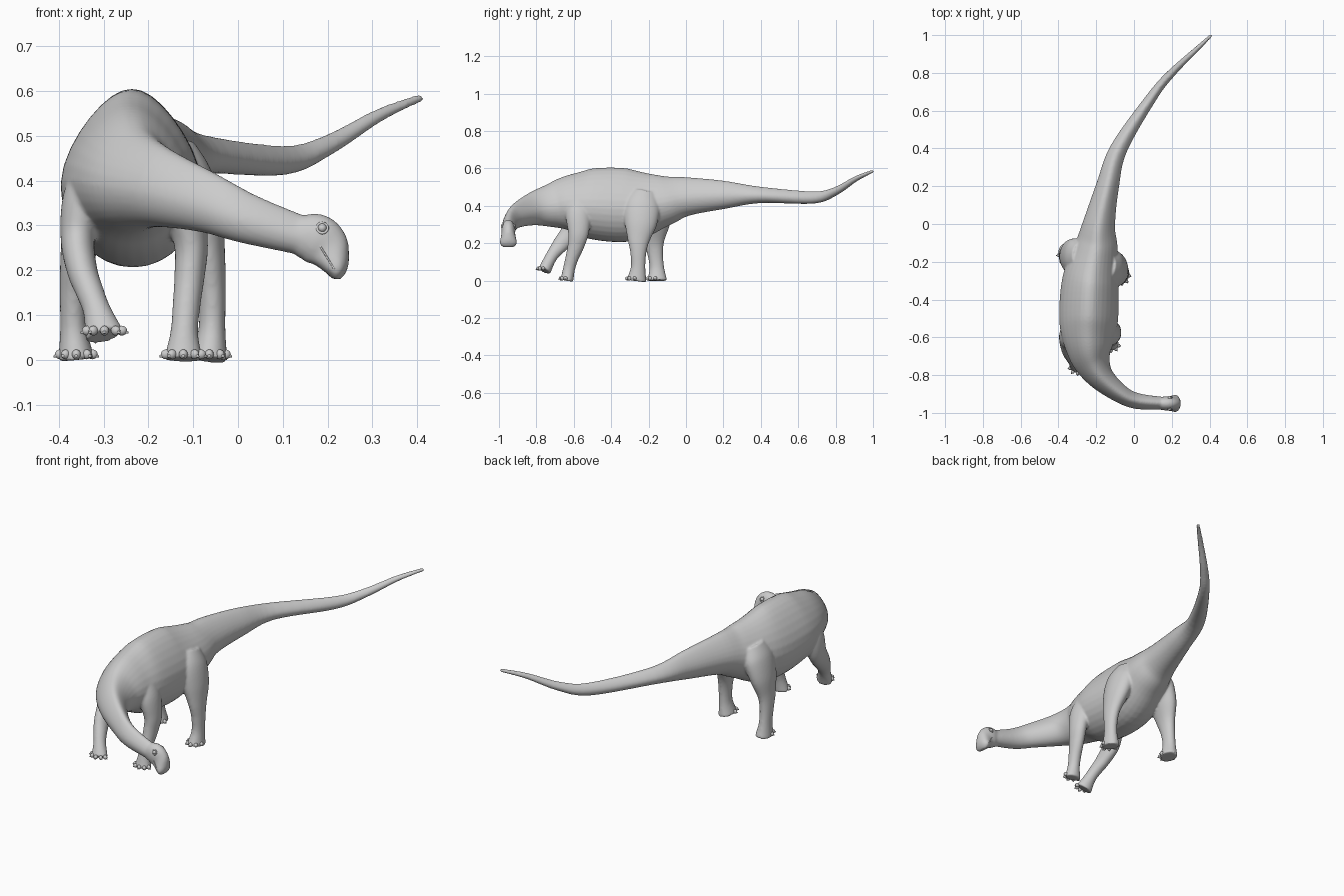
import bpy, bmesh, math
from mathutils import Vector, Matrix

if "Cube" in bpy.data.objects:
    bpy.data.objects.remove(bpy.data.objects["Cube"])


def catmull(a, b, c, d, t):
    return [0.5 * (2 * q + (r - p) * t + (2 * p - 5 * q + 4 * r - s) * t * t
                   + (3 * q - p - 3 * r + s) * t ** 3) for p, q, r, s in zip(a, b, c, d)]


def make_object(name, bm):
    bmesh.ops.recalc_face_normals(bm, faces=bm.faces)
    me = bpy.data.meshes.new(name)
    bm.to_mesh(me)
    bm.free()
    me.polygons.foreach_set("use_smooth", [True] * len(me.polygons))
    ob = bpy.data.objects.new(name, me)
    bpy.context.collection.objects.link(ob)
    return ob


def loft(name, sections, ref, ridge=0.0, sides=32, steps=6):
    """Sections are x, y, z, half width, size towards ref, size away from ref."""
    s = [sections[0]] + sections + [sections[-1]]
    pts = [catmull(*s[i:i + 4], k / steps) for i in range(len(s) - 3) for k in range(steps)]
    pts.append(list(sections[-1]))
    bm = bmesh.new()
    rings = []
    for i, p in enumerate(pts):
        before, after = pts[max(i - 1, 0)], pts[min(i + 1, len(pts) - 1)]
        tangent = (Vector(after[:3]) - Vector(before[:3])).normalized()
        side = tangent.cross(Vector(ref)).normalized()
        up = side.cross(tangent)
        ring = []
        for j in range(sides):
            a = 2 * math.pi * j / sides
            c, n = math.cos(a), math.sin(a)
            w = p[3] * c * (1 - ridge * max(n, 0) ** 1.5)
            ring.append(bm.verts.new(Vector(p[:3]) + side * w + up * n * (p[4] if n > 0 else p[5])))
        rings.append(ring)
    for r, q in zip(rings, rings[1:]):
        for j in range(sides):
            k = (j + 1) % sides
            bm.faces.new((r[j], r[k], q[k], q[j]))
    bm.faces.new(rings[0])
    bm.faces.new(rings[-1])
    return make_object(name, bm)


# Tail, trunk and neck in one sweep: x, y, top, bottom, half width
spine = [(.41, 1, .595, .577, .009), (.315, .91, .561, .531, .015),
         (.2, .8, .502, .456, .022), (.1, .68, .478, .412, .028),
         (-.08, .4, .502, .415, .046), (-.14, .2, .535, .383, .061),
         (-.185, 0, .555, .345, .086), (-.2, -.12, .567, .29, .115),
         (-.23, -.3, .6, .21, .15), (-.24, -.5, .602, .222, .156),
         (-.24, -.62, .567, .265, .135), (-.225, -.72, .52, .285, .103),
         (-.172, -.815, .475, .295, .07), (-.07, -.9, .42, .283, .049),
         (.02, -.938, .371, .259, .042), (.17, -.95, .31, .228, .033)]
trunk = loft("body", [(x, y, b + .45 * (t - b), w, .55 * (t - b), .45 * (t - b))
                      for x, y, t, b, w in spine], (0, 0, 1), ridge=.3)

# Head curving down to a broad snout: x, z, half width, half depth
skull = [(.135, .275, .032, .045), (.172, .27, .038, .057), (.197, .25, .036, .053),
         (.212, .224, .042, .039), (.219, .2, .046, .026), (.219, .18, .032, .01)]
head = loft("head", [(x, -.95, z, w, d, d) for x, z, w, d in skull], (.6, 0, .8))

# Legs: shared thickness (half width, half depth) along each path down to the sole
hind_size = [(.045, .07), (.06, .098), (.052, .088), (.037, .06),
             (.031, .043), (.03, .039), (.041, .054)]
front_size = [(.035, .05), (.046, .068), (.038, .056), (.034, .045),
              (.031, .035), (.031, .032), (.044, .035)]
hind = [(-.14, -.22, .47), (-.115, -.235, .4), (-.085, -.242, .31), (-.065, -.253, .22),
        (-.058, -.255, .15), (-.058, -.256, .07), (-.064, -.264, 0)]
planted = [(-.15, -.57, .45), (-.125, -.575, .36), (-.105, -.575, .26), (-.108, -.588, .19),
           (-.115, -.61, .12), (-.12, -.626, .06), (-.122, -.637, 0)]
raised = [(-.32, -.58, .45), (-.345, -.59, .36), (-.358, -.61, .27), (-.348, -.665, .2),
          (-.33, -.705, .15), (-.315, -.73, .11), (-.298, -.757, .053)]
# The far hind leg is the near one mirrored and swung backwards
hind_far = [(-.425 - x, y + .05 + .06 * i / 6, z) for i, (x, y, z) in enumerate(hind)]

parts = [trunk, head]
for name, path, size in (("hind_leg_right", hind, hind_size), ("hind_leg_left", hind_far, hind_size),
                         ("front_leg_right", planted, front_size),
                         ("front_leg_left", raised, front_size)):
    parts.append(loft(name, [(*p, w, d, d) for p, (w, d) in zip(path, size)], (0, -1, 0)))

    # Toes with blunt claws around the front of each foot
    (x, y, z), (w, d) = path[-1], size[-1]
    bm = bmesh.new()
    for deg in range(12, 169, 39):
        a = math.radians(deg)
        pos = Matrix.Translation((x + w * .9 * math.cos(a), y - d * .9 * math.sin(a), z + .012))
        turn = Matrix.Rotation(-a, 4, 'Z')
        bmesh.ops.create_uvsphere(bm, u_segments=12, v_segments=8, radius=1,
                                  matrix=pos @ turn @ Matrix.Diagonal((.012, .010, .011, 1)))
        claw = Matrix.Translation((.008, 0, -.003)) @ Matrix.Rotation(math.radians(105), 4, 'Y')
        bmesh.ops.create_cone(bm, cap_ends=True, segments=10, radius1=.007, radius2=.002,
                              depth=.014, matrix=pos @ turn @ claw)
    make_object(name.replace("leg", "toes"), bm)

# Fuse the parts into one continuous skin
bpy.ops.object.select_all(action='DESELECT')
for ob in parts:
    ob.select_set(True)
bpy.context.view_layer.objects.active = trunk
bpy.ops.object.join()
remesh = trunk.modifiers.new("fuse", 'REMESH')
remesh.mode = 'VOXEL'
remesh.voxel_size = .006
remesh.use_smooth_shade = True
soften = trunk.modifiers.new("soften", 'SMOOTH')
soften.factor = .5
soften.iterations = 6

# Eyes with lids, and the mouth edge, on both sides of the head
for label, s in (("right", -1), ("left", 1)):
    eye = Vector((.188, -.95 + s * .029, .294))
    bm = bmesh.new()
    bmesh.ops.create_uvsphere(bm, u_segments=16, v_segments=10, radius=.010,
                              matrix=Matrix.Translation(eye))
    make_object("eye_" + label, bm)
    bpy.ops.mesh.primitive_torus_add(location=eye + Vector((0, s * .002, 0)),
                                     rotation=(math.radians(90 + s * 20), 0, 0),
                                     major_radius=.012, minor_radius=.003,
                                     major_segments=24, minor_segments=8)
    bpy.context.object.name = "eyelid_" + label
    bpy.ops.object.shade_smooth()
    cu = bpy.data.curves.new("mouth_" + label, 'CURVE')
    cu.dimensions = '3D'
    cu.bevel_depth = .002
    sp = cu.splines.new('POLY')
    sp.points.add(3)
    for i, p in enumerate(sp.points):
        p.co = (.182 + .011 * i, -.95 + s * (.034 + .003 * i), .256 - .018 * i, 1)
    bpy.context.collection.objects.link(bpy.data.objects.new("mouth_" + label, cu))
